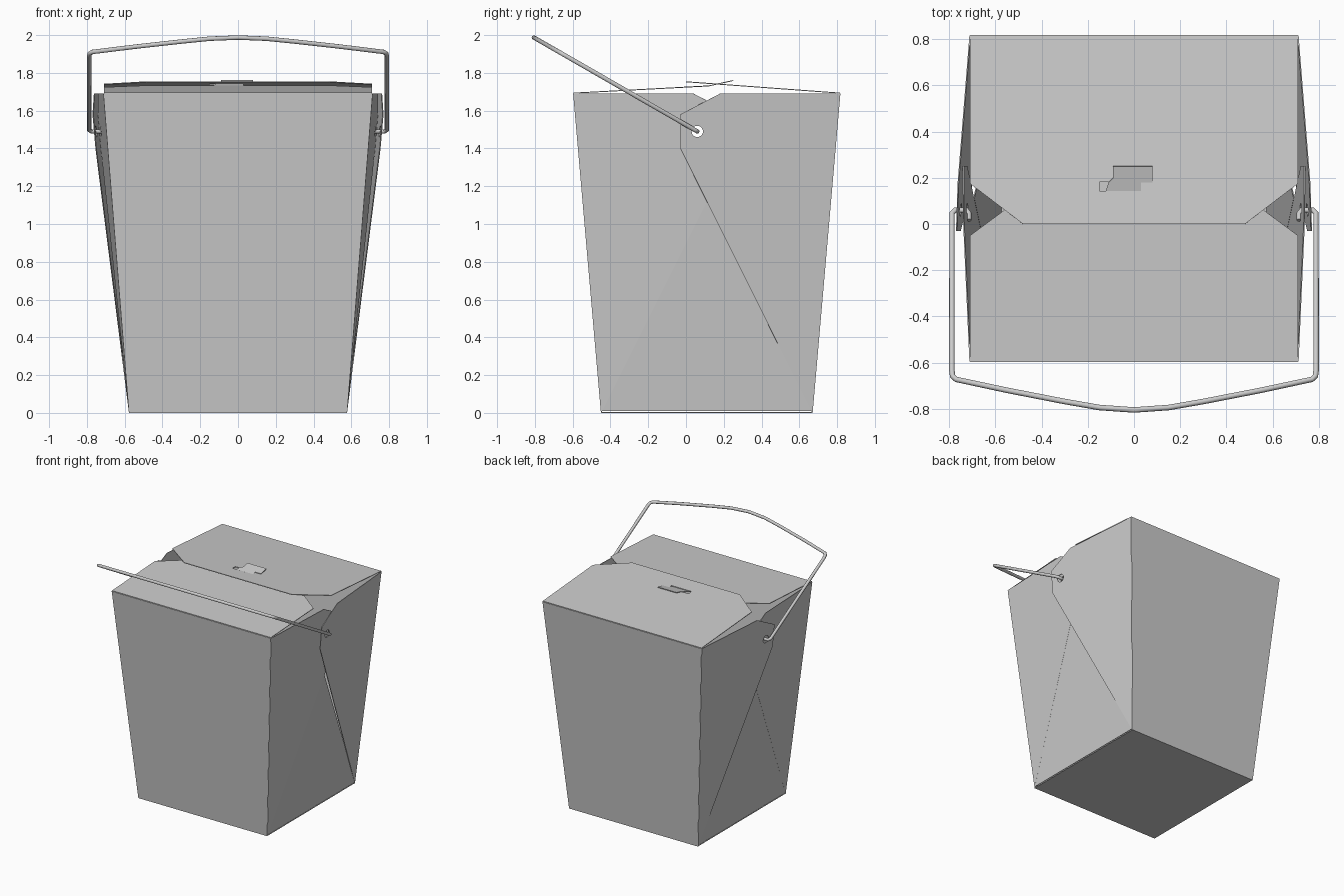
import bpy
import bmesh
import math
from mathutils import Matrix, Vector

cube = bpy.data.objects.get("Cube")
if cube:
    bpy.data.objects.remove(cube, do_unlink=True)

TOP = 1.69        # height of the wall tops
CARD = 0.005      # card thickness
MID_Y = 0.11      # centre line of the carton
PIVOT_Y, PIVOT_Z = 0.06, 1.49


def add(name, data):
    obj = bpy.data.objects.new(name, data)
    bpy.context.collection.objects.link(obj)
    return obj


def bake(obj):
    """Replace an object by its evaluated mesh."""
    bpy.context.view_layer.update()
    deps = bpy.context.evaluated_depsgraph_get()
    mesh = bpy.data.meshes.new_from_object(obj.evaluated_get(deps))
    name = obj.name
    bpy.data.objects.remove(obj, do_unlink=True)
    result = add(name, mesh)
    result.name = name
    return result


def panel(name, points, cutter=None):
    """A flat card polygon with thickness and an optional cut-out."""
    mesh = bpy.data.meshes.new(name)
    bm = bmesh.new()
    bm.faces.new([bm.verts.new(p) for p in points])
    bm.to_mesh(mesh)
    bm.free()
    obj = add(name, mesh)
    solid = obj.modifiers.new("thickness", 'SOLIDIFY')
    solid.thickness, solid.offset = CARD, 0
    if cutter:
        cut = obj.modifiers.new("cut", 'BOOLEAN')
        cut.object, cut.operation, cut.solver = cutter, 'DIFFERENCE', 'EXACT'
    return bake(obj)


def make_cutter(name, build):
    mesh = bpy.data.meshes.new(name)
    bm = bmesh.new()
    build(bm)
    bm.to_mesh(mesh)
    bm.free()
    obj = add(name, mesh)
    obj.hide_render = True
    return obj


def edge(z):
    """Half width and half depth of the carton at height z."""
    f = z / TOP
    return 0.575 + 0.135 * f, 0.558 + 0.147 * f


def corner(sx, sy, z):
    w, d = edge(z)
    return (sx * w, MID_Y + sy * d, z)


# Base and the two main walls
panel("base", [corner(sx, sy, CARD / 2) for sx, sy in ((-1, -1), (1, -1), (1, 1), (-1, 1))])
for name, sy in (("front_wall", -1), ("back_wall", 1)):
    panel(name, [corner(-1, sy, 0), corner(1, sy, 0), corner(1, sy, TOP), corner(-1, sy, TOP)])

# Folded sides: back flap lies over the front flap, gusset triangle below
hole = make_cutter("handle_hole_cutter", lambda bm: bmesh.ops.create_cone(
    bm, cap_ends=True, segments=20, radius1=0.03, radius2=0.03, depth=3,
    matrix=Matrix.Translation((0, PIVOT_Y, PIVOT_Z)) @ Matrix.Rotation(math.pi / 2, 4, 'Y')))

# Flap outline past the centre line: (reach beyond centre, height)
FLAP_TIP = [(-0.07, TOP), (0.14, 1.58), (0.14, 1.4), (0, 1.12)]


def flap(name, sx, sy, slope):
    points = [corner(sx, sy, 0), corner(sx, sy, TOP)]
    for reach, z in FLAP_TIP:
        w, d = edge(z)
        points.append((sx * (w + slope * (d + reach)), MID_Y - sy * reach, z))
    panel(name, points, hole)


for side, sx in (("left", 1), ("right", -1)):
    flap(side + "_outer_flap", sx, 1, 0.08)
    flap(side + "_inner_flap", sx, -1, 0.045)
    panel(side + "_gusset", [corner(sx, -1, 0.01), corner(sx, 1, 0.01), (sx * 0.693, MID_Y, 1.12)])
bpy.data.objects.remove(hole, do_unlink=True)

# Lids with clipped corners; the back lid has a slot for the tab
slot = make_cutter("slot_cutter", lambda bm: bmesh.ops.create_cube(
    bm, size=1, matrix=Matrix.Translation((-0.06, 0.162, 1.74)) @ Matrix.Diagonal((0.18, 0.04, 0.2, 1))))


def lid(name, y_hinge, y_corner, y_end, rise, cutter=None):
    def at(x, y):
        return (x, y, TOP + 0.003 + rise * (y - y_hinge) / (y_end - y_hinge))
    outline = [(0.71, y_hinge), (0.71, y_corner), (0.48, y_end)]
    outline += [(-x, y) for x, y in reversed(outline)]
    panel(name, [at(x, y) for x, y in outline], cutter)


lid("back_lid", 0.815, 0.175, 0.0, 0.06, slot)
lid("front_lid", -0.595, -0.05, 0.12, 0.038)
bpy.data.objects.remove(slot, do_unlink=True)

# Locking tab rising from the front lid through the slot
tab = [(-0.13, 0.12), (0.03, 0.12), (0.03, 0.18), (0.08, 0.18),
       (0.08, 0.25), (-0.09, 0.25), (-0.09, 0.2), (-0.11, 0.18)]
panel("locking_tab", [(x, y, 1.731 + 0.22 * (y - 0.12)) for x, y in tab])

# Wire handle, tilted forward, hooked through the side holes
half = [(0.715, 1.515), (0.715, 1.498), (0.725, PIVOT_Z), (0.775, PIVOT_Z), (0.788, 1.498),
        (0.788, 1.89), (0.785, 1.903), (0.77, 1.911), (0.55, 1.938), (0.3, 1.966), (0.15, 1.981)]
path = half + [(0, 1.987)] + [(-x, z) for x, z in reversed(half)]
curve = bpy.data.curves.new("wire_handle", 'CURVE')
curve.dimensions = '3D'
curve.bevel_depth = 0.012
curve.bevel_resolution = 3
curve.use_fill_caps = True
spline = curve.splines.new('POLY')
spline.points.add(len(path) - 1)
for point, (x, z) in zip(spline.points, path):
    point.co = (x, PIVOT_Y - 1.74 * (z - PIVOT_Z), z, 1)
handle = bake(add("wire_handle", curve))
bpy.ops.object.select_all(action='DESELECT')
handle.select_set(True)
bpy.context.view_layer.objects.active = handle
bpy.ops.object.shade_smooth_by_angle(angle=math.radians(50))
